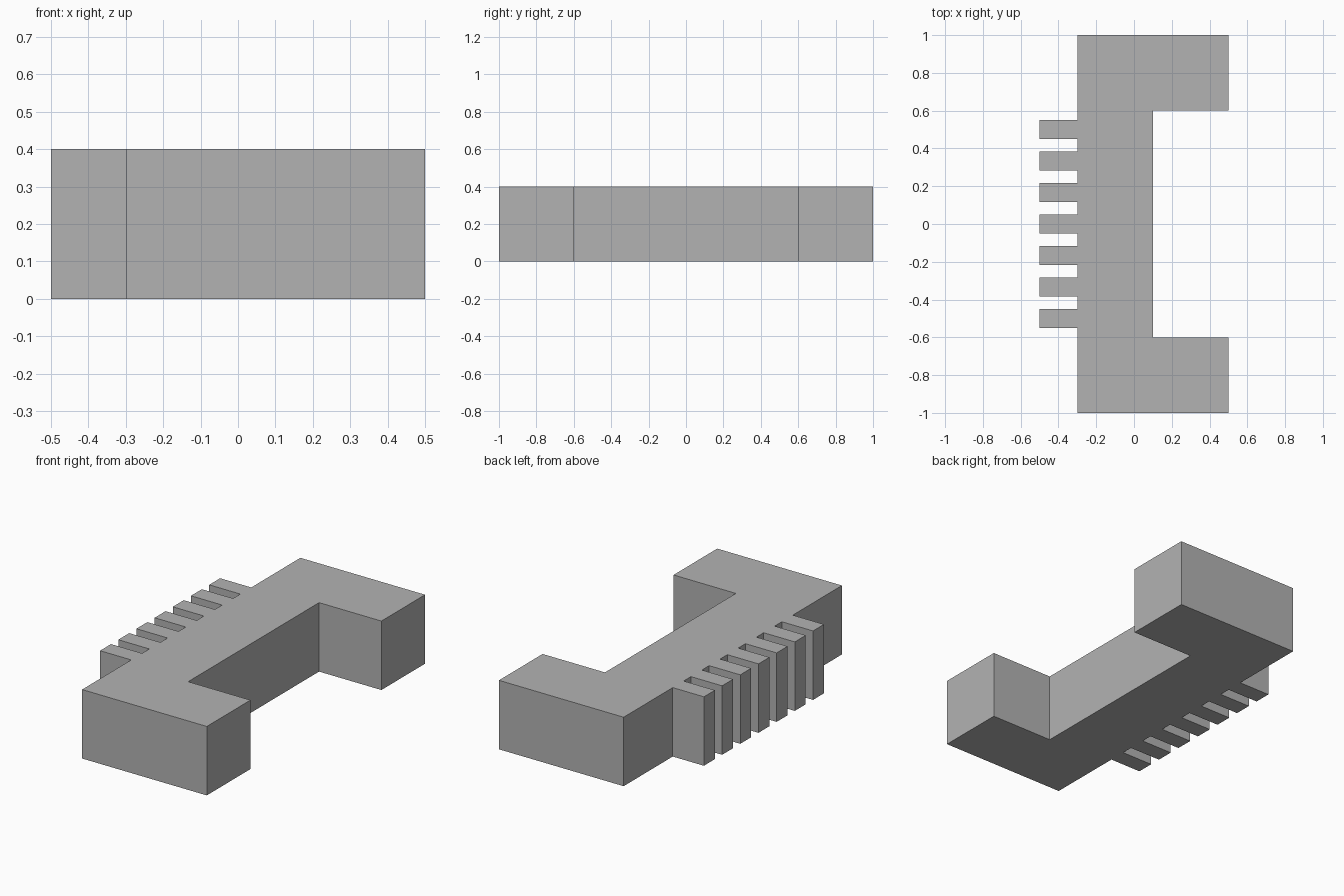
import bpy
import bmesh

HEIGHT = 0.4
FIN_COUNT = 7
FIN_HALF = 0.05

cube = bpy.data.objects.get("Cube")
if cube:
    bpy.data.objects.remove(cube, do_unlink=True)

# Plain grey material
grey = bpy.data.materials.new("grey")
grey.use_nodes = True
colour = (0.45, 0.45, 0.45, 1)
grey.diffuse_color = colour
grey.node_tree.nodes["Principled BSDF"].inputs["Base Color"].default_value = colour

# Bracket outline: a straight spine with an arm at each end
outline = [(-0.3, -1), (0.5, -1), (0.5, -0.6), (0.1, -0.6),
           (0.1, 0.6), (0.5, 0.6), (0.5, 1), (-0.3, 1)]

# Comb of evenly spaced fins along the outer side of the spine
for i in range(FIN_COUNT):
    y = 0.5 - i / (FIN_COUNT - 1)
    outline += [(-0.3, y + FIN_HALF), (-0.5, y + FIN_HALF),
                (-0.5, y - FIN_HALF), (-0.3, y - FIN_HALF)]

# Extrude the outline into a solid block
bm = bmesh.new()
base = bm.faces.new([bm.verts.new((x, y, 0)) for x, y in outline])
top = bmesh.ops.extrude_face_region(bm, geom=[base], use_keep_orig=True)["geom"]
bmesh.ops.translate(bm, vec=(0, 0, HEIGHT),
                    verts=[v for v in top if isinstance(v, bmesh.types.BMVert)])
bmesh.ops.recalc_face_normals(bm, faces=bm.faces)

mesh = bpy.data.meshes.new("finned_bracket")
bm.to_mesh(mesh)
bm.free()
mesh.materials.append(grey)
bracket = bpy.data.objects.new("finned_bracket", mesh)
bpy.context.collection.objects.link(bracket)
